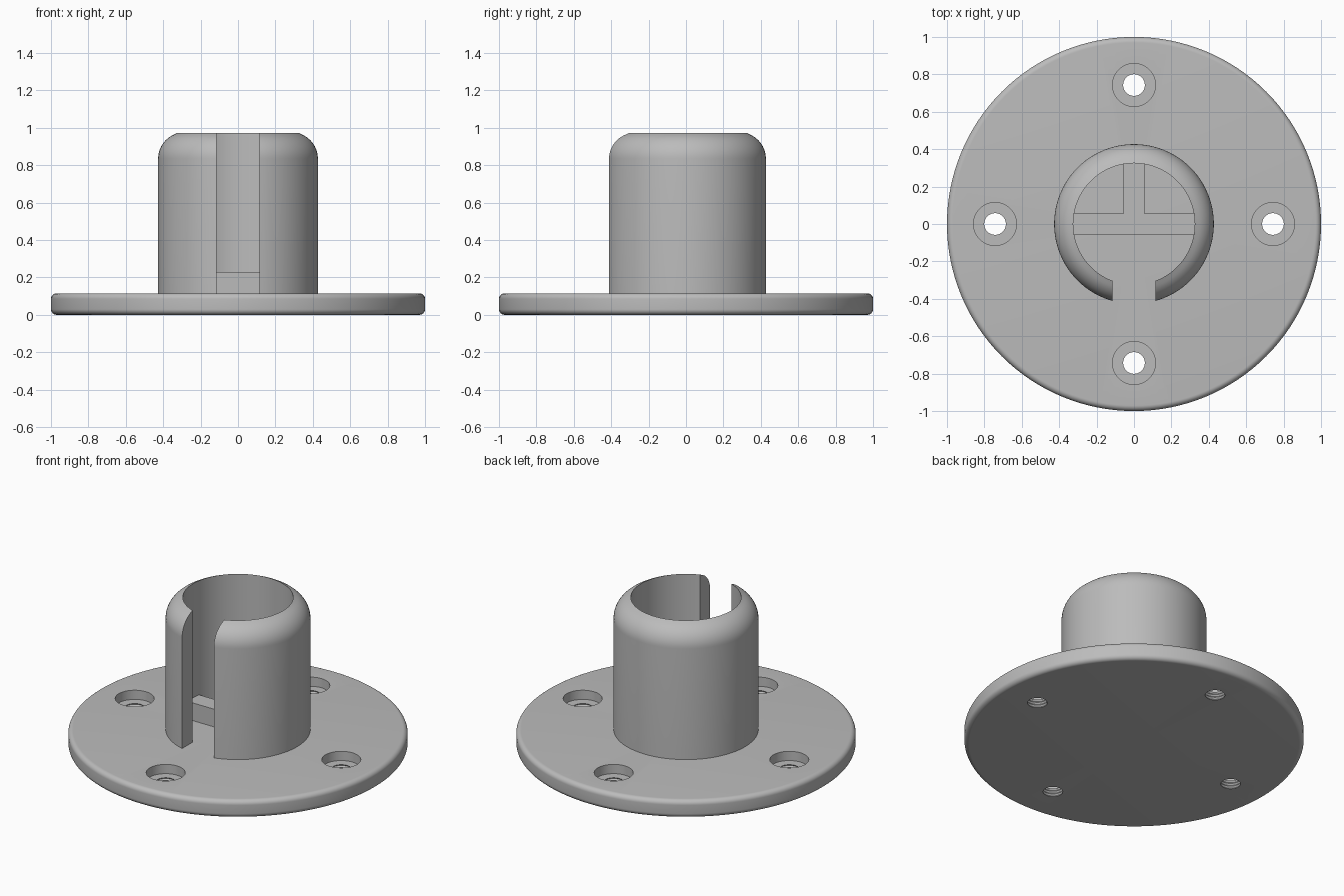
import bpy
import bmesh
from math import cos, sin, pi, radians
from mathutils import Vector

if "Cube" in bpy.data.objects:
    bpy.data.objects.remove(bpy.data.objects["Cube"])

grey = bpy.data.materials.new("light_grey")
grey.use_nodes = True
grey.diffuse_color = (0.5, 0.5, 0.5, 1)
grey.node_tree.nodes["Principled BSDF"].inputs["Base Color"].default_value = grey.diffuse_color

FLANGE_TOP = 0.115
TUBE_TOP = 0.975
OUTER, BORE = 0.427, 0.325
HOLE_RING = 0.743


def finish(name, bm):
    bmesh.ops.recalc_face_normals(bm, faces=bm.faces)
    mesh = bpy.data.meshes.new(name)
    bm.to_mesh(mesh)
    bm.free()
    mesh.materials.append(grey)
    obj = bpy.data.objects.new(name, mesh)
    bpy.context.collection.objects.link(obj)
    return obj


def lathe(name, profile, steps, closed=False):
    """Revolve (radius, height) points about the z axis."""
    bm = bmesh.new()
    verts = [bm.verts.new((r, 0, z)) for r, z in profile]
    edges = [bm.edges.new(pair) for pair in zip(verts, verts[1:])]
    if closed:
        edges.append(bm.edges.new((verts[-1], verts[0])))
    bmesh.ops.spin(bm, geom=verts + edges, cent=(0, 0, 0), axis=(0, 0, 1),
                   angle=2 * pi, steps=steps, use_merge=True)
    bmesh.ops.remove_doubles(bm, verts=bm.verts, dist=1e-5)
    return finish(name, bm)


def box(name, low, high):
    low, high = Vector(low), Vector(high)
    bm = bmesh.new()
    bmesh.ops.create_cube(bm, size=1)
    for v in bm.verts:
        v.co = (low + high) / 2 + v.co * (high - low)
    return finish(name, bm)


def arc(r, z, radius, start, end, count=8):
    angles = [radians(start + (end - start) * i / count) for i in range(count + 1)]
    return [(r + radius * cos(a), z + radius * sin(a)) for a in angles]


def cut(obj, cutter):
    """Subtract the cutter, then discard it."""
    cutter.hide_render = True
    mod = obj.modifiers.new("cut", "BOOLEAN")
    mod.operation, mod.solver, mod.object = "DIFFERENCE", "EXACT", cutter
    bpy.context.view_layer.objects.active = obj
    bpy.ops.object.modifier_apply(modifier=mod.name)
    bpy.data.objects.remove(cutter)


def smooth(obj):
    bpy.ops.object.select_all(action="DESELECT")
    obj.select_set(True)
    bpy.context.view_layer.objects.active = obj
    bpy.ops.object.shade_smooth_by_angle(angle=radians(30))


# Round flange with softened rims
rim = 0.03
flange = lathe("flange", [(0, 0)] + arc(1 - rim, rim, rim, -90, 0)
               + arc(1 - rim, FLANGE_TOP - rim, rim, 0, 90) + [(0, FLANGE_TOP)], 128)

# Four counterbored screw holes with ridged shanks
seat = 0.055
ridges = [(0.066 if i % 2 else 0.058, seat * i / 6) for i in range(7)]
hole_profile = [(0, -0.05), (0.058, -0.05)] + ridges + [(0.115, seat), (0.115, 0.2), (0, 0.2)]
for i in range(4):
    hole = lathe("hole_cutter", hole_profile, 40)
    hole.data.transform(hole.matrix_world.Translation(
        (HOLE_RING * cos(i * pi / 2), HOLE_RING * sin(i * pi / 2), 0)))
    cut(flange, hole)
smooth(flange)

# Socket tube with a rounded shoulder running into the bore
shoulder = 0.14
shoulder_arc = [p for p in arc(OUTER - shoulder, TUBE_TOP - shoulder, shoulder, 0, 90, 16)
                if p[0] > BORE + 0.005]
socket = lathe("socket_tube", [(BORE, 0.09), (OUTER, 0.09)] + shoulder_arc
               + [(BORE, TUBE_TOP - 0.003)], 96, closed=True)

# Front slot through the tube wall
cut(socket, box("slot_cutter", (-0.114, -0.6, 0), (0.114, 0, 1.2)))
smooth(socket)

# T-shaped rest on the floor of the socket
rib_top = 0.23
box("rest_crossbar", (-0.34, -0.057, 0.1), (0.34, 0.057, rib_top))
box("rest_stem", (-0.057, 0.05, 0.1), (0.057, 0.34, rib_top))
